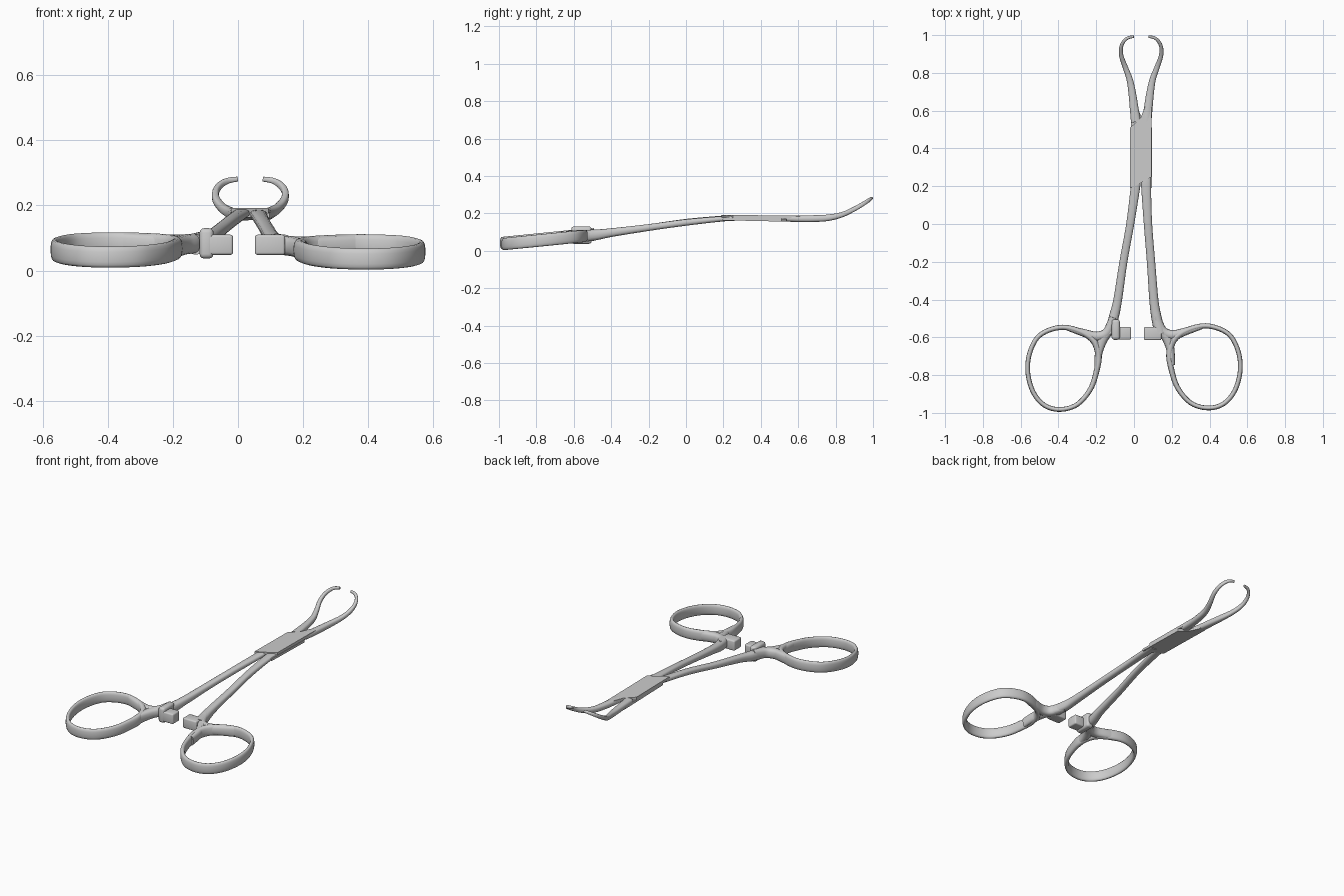
import bpy, bmesh, math
from mathutils import Vector

if "Cube" in bpy.data.objects:
    bpy.data.objects.remove(bpy.data.objects["Cube"])

SEG = 16          # sides of every swept section
AXIS = 0.038      # mirror line of the jaws


def make_object(name, bm, angle=40):
    bmesh.ops.recalc_face_normals(bm, faces=bm.faces)
    me = bpy.data.meshes.new(name)
    bm.to_mesh(me)
    bm.free()
    ob = bpy.data.objects.new(name, me)
    bpy.context.collection.objects.link(ob)
    bpy.ops.object.select_all(action='DESELECT')
    bpy.context.view_layer.objects.active = ob
    ob.select_set(True)
    bpy.ops.object.shade_smooth_by_angle(angle=math.radians(angle))
    return ob


def smooth_path(pts, closed, steps=6):
    """Catmull-Rom through tuples of (x, y, z, width, height)."""
    n, out = len(pts), []
    for i in range(n if closed else n - 1):
        ids = [i - 1, i, i + 1, i + 2]
        ids = [k % n if closed else min(max(k, 0), n - 1) for k in ids]
        quad = [pts[k] for k in ids]
        for s in range(steps):
            t = s / steps
            out.append([0.5 * (2 * b + (c - a) * t + (2*a - 5*b + 4*c - d) * t**2
                               + (3*b - a - 3*c + d) * t**3) for a, b, c, d in zip(*quad)])
    if not closed:
        out.append(list(pts[-1]))
    return out


def sweep(name, pts, closed=False, power=2.6):
    """Rounded section of varying width and height along a path."""
    path = smooth_path(pts, closed)
    n = len(path)
    bm, loops = bmesh.new(), []
    for i, p in enumerate(path):
        a = path[(i - 1) % n if closed else max(i - 1, 0)]
        b = path[(i + 1) % n if closed else min(i + 1, n - 1)]
        t = (Vector(b[:3]) - Vector(a[:3])).normalized()
        up = (Vector((0, 0, 1)) - t * t.z).normalized()
        side = t.cross(up)
        loop = []
        for k in range(SEG):
            c, s = math.cos(2*math.pi*k/SEG), math.sin(2*math.pi*k/SEG)
            u = math.copysign(abs(c) ** (2/power), c) * p[3] / 2
            v = math.copysign(abs(s) ** (2/power), s) * p[4] / 2
            loop.append(bm.verts.new(Vector(p[:3]) + side * u + up * v))
        loops.append(loop)
    for i in range(n if closed else n - 1):
        A, B = loops[i], loops[(i + 1) % n]
        for k in range(SEG):
            m = (k + 1) % SEG
            bm.faces.new((A[k], A[m], B[m], B[k]))
    if not closed:
        bm.faces.new(loops[0])
        bm.faces.new(loops[-1])
    return make_object(name, bm, 50)


def block(name, x0, x1, y0, y1, z0, z1, bevel):
    bm = bmesh.new()
    bmesh.ops.create_cube(bm, size=1)
    for v in bm.verts:
        v.co = Vector(((x0+x1)/2 + v.co.x*(x1-x0), (y0+y1)/2 + v.co.y*(y1-y0),
                       (z0+z1)/2 + v.co.z*(z1-z0)))
    bmesh.ops.bevel(bm, geom=bm.edges[:], offset=bevel, segments=3, profile=0.5, affect='EDGES')
    return make_object(name, bm)


def plate(name, outline, top, bottom):
    """Flat prism whose faces follow height functions of y."""
    bm = bmesh.new()
    lo = [bm.verts.new((x, y, bottom(y))) for x, y in outline]
    hi = [bm.verts.new((x, y, top(y))) for x, y in outline]
    bm.faces.new(lo)
    bm.faces.new(hi)
    for i in range(len(lo)):
        j = (i + 1) % len(lo)
        bm.faces.new((lo[i], lo[j], hi[j], hi[i]))
    return make_object(name, bm, 20)


# Finger rings with the webs joining them to the shanks
RING = [(.395, -.545, .027), (.50, -.587, .025), (.552, -.68, .025), (.562, -.785, .025),
        (.532, -.89, .025), (.472, -.958, .025), (.39, -.979, .025), (.30, -.952, .025),
        (.23, -.87, .027), (.197, -.77, .03), (.188, -.69, .034), (.215, -.612, .036),
        (.295, -.562, .03)]
UPPER_WEB = [(.35, -.549, .026), (.27, -.572, .04), (.20, -.592, .05), (.145, -.573, .05), (.11, -.50, .04)]
LOWER_WEB = [(.194, -.75, .03), (.187, -.68, .04), (.168, -.61, .055), (.135, -.56, .05), (.11, -.49, .04)]


def handle(side, sign, dx, dy, dz):
    def lift(pts, h, shift=0):
        return [(sign * x + shift, y + dy, .0335 + dz + (y + 1) * .1, w, h) for x, y, w in pts]
    sweep(side + "_finger_ring", lift(RING, .065), closed=True)
    sweep(side + "_ring_upper_web", lift(UPPER_WEB, .061, dx))
    sweep(side + "_ring_lower_web", lift(LOWER_WEB, .06, dx))


handle("left", -1, 0, -.003, .006)
handle("right", 1, .008, .005, 0)

# Tapering shanks rising to the box joint
sweep("left_shank", [(-.13, -.58, .08, .05, .062), (-.106, -.49, .084, .052, .058),
                     (-.086, -.40, .097, .046, .046), (-.056, -.20, .124, .042, .036),
                     (-.02, 0, .153, .042, .034), (.008, .20, .174, .05, .028), (.012, .25, .177, .05, .026)])
sweep("right_shank", [(.138, -.58, .08, .06, .062), (.118, -.49, .084, .054, .058),
                      (.105, -.40, .097, .048, .046), (.09, -.20, .124, .044, .036),
                      (.074, 0, .151, .044, .034), (.064, .20, .171, .052, .028), (.064, .26, .171, .052, .026)])

# Box joint: two crossing flat halves
UPPER = [(-.02, .19), (.028, .212), (.093, .25), (.093, .62), (.058, .62), (.035, .562), (-.02, .51)]
LOWER = [(2 * AXIS - x, y) for x, y in UPPER]
plate("joint_upper_half", UPPER, lambda y: .192 - (y - .2) * .012, lambda y: .176 - (y - .2) * .018)
plate("joint_lower_half", LOWER, lambda y: .177 - (y - .2) * .018, lambda y: .163 - (y - .2) * .022)

# Curved jaws sweeping outwards, upwards and back in to the tips
JAW = [(.066, .54, .172, .052, .032), (.075, .61, .171, .046, .036), (.085, .69, .172, .04, .036),
       (.099, .765, .177, .033, .034), (.124, .835, .193, .027, .028), (.143, .89, .218, .023, .025),
       (.144, .935, .243, .02, .023), (.13, .967, .263, .018, .021),
       (.107, .986, .276, .016, .018), (.077, .992, .281, .014, .015)]
sweep("right_jaw", JAW)
sweep("left_jaw", [(2 * AXIS - p[0],) + p[1:] for p in JAW])

# Ratchet stops between the handles
block("left_ratchet_collar", -.118, -.075, -.613, -.505, .037, .13, .014)
block("left_ratchet_tab", -.10, -.015, -.612, -.545, .048, .110, .008)
block("right_ratchet_tab", .052, .145, -.615, -.545, .048, .110, .008)
